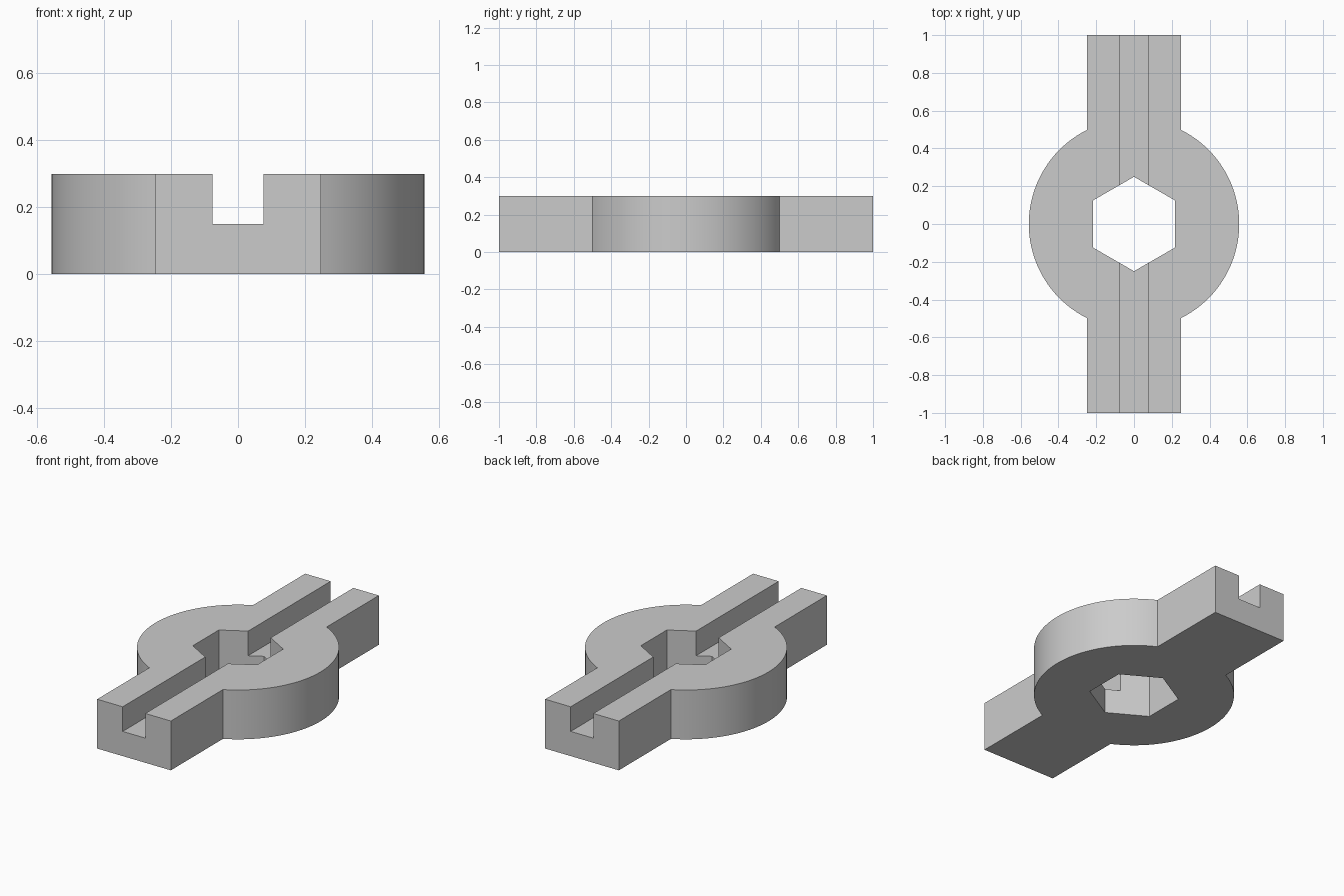
import bpy
import bmesh
from math import asin, cos, sin, pi, radians

HEIGHT = 0.3
HUB_RADIUS = 0.557
ARM_HALF = 0.248
HEX_RADIUS = 0.25
GROOVE_HALF = 0.076
GROOVE_FLOOR = 0.15
ARC_STEPS = 40

if "Cube" in bpy.data.objects:
    bpy.data.objects.remove(bpy.data.objects["Cube"])

gray = bpy.data.materials.new("plain gray")
gray.use_nodes = True
gray.diffuse_color = (0.6, 0.6, 0.6, 1)
gray.node_tree.nodes["Principled BSDF"].inputs["Base Color"].default_value = (0.6, 0.6, 0.6, 1)


def prism(name, outline, bottom, top):
    """Extrude a counter-clockwise outline from bottom to top."""
    bm = bmesh.new()
    base = bm.faces.new([bm.verts.new((x, y, bottom)) for x, y in outline])
    result = bmesh.ops.extrude_face_region(bm, geom=[base], use_keep_orig=True)
    verts = [v for v in result["geom"] if isinstance(v, bmesh.types.BMVert)]
    bmesh.ops.translate(bm, verts=verts, vec=(0, 0, top - bottom))
    bmesh.ops.recalc_face_normals(bm, faces=bm.faces)
    mesh = bpy.data.meshes.new(name)
    bm.to_mesh(mesh)
    bm.free()
    mesh.materials.append(gray)
    obj = bpy.data.objects.new(name, mesh)
    bpy.context.collection.objects.link(obj)
    return obj


def cut(target, cutter):
    """Subtract a cutter from the target and discard it."""
    cutter.hide_render = True
    mod = target.modifiers.new("cut", 'BOOLEAN')
    mod.operation = 'DIFFERENCE'
    mod.solver = 'EXACT'
    mod.object = cutter
    bpy.context.view_layer.objects.active = target
    bpy.ops.object.modifier_apply(modifier=mod.name)
    bpy.data.objects.remove(cutter)


# Round hub with a straight arm at the front and back
join = asin(ARM_HALF / HUB_RADIUS)
start, sweep = join - pi / 2, pi - 2 * join
right_half = [(ARM_HALF, -1)]
for i in range(ARC_STEPS + 1):
    angle = start + sweep * i / ARC_STEPS
    right_half.append((HUB_RADIUS * cos(angle), HUB_RADIUS * sin(angle)))
right_half.append((ARM_HALF, 1))
left_half = [(-x, -y) for x, y in right_half]
body = prism("hub_with_arms", right_half + left_half, 0, HEIGHT)

# Hexagonal through hole with points toward the arms
hexagon = [(HEX_RADIUS * cos(pi / 6 + i * pi / 3), HEX_RADIUS * sin(pi / 6 + i * pi / 3))
           for i in range(6)]
cut(body, prism("hex_cutter", hexagon, -0.1, HEIGHT + 0.1))

# Square groove along the top
groove = [(-GROOVE_HALF, -1.1), (GROOVE_HALF, -1.1), (GROOVE_HALF, 1.1), (-GROOVE_HALF, 1.1)]
cut(body, prism("groove_cutter", groove, GROOVE_FLOOR, HEIGHT + 0.1))

# Smooth hub wall with crisp edges
bpy.ops.object.select_all(action='DESELECT')
body.select_set(True)
bpy.context.view_layer.objects.active = body
bpy.ops.object.shade_smooth_by_angle(angle=radians(25))
